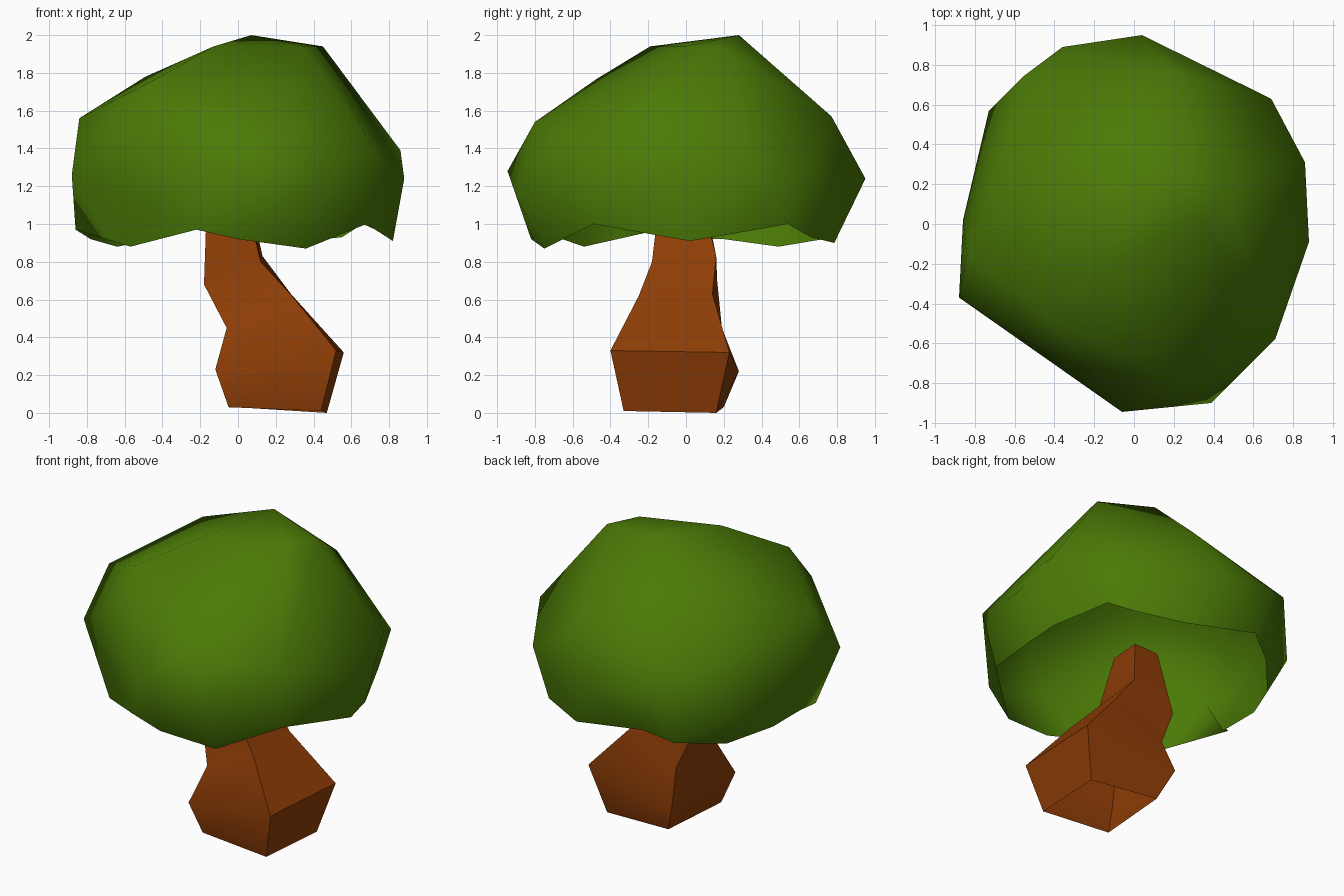
import bpy, bmesh, math

if "Cube" in bpy.data.objects:
    bpy.data.objects.remove(bpy.data.objects["Cube"])


def material(name, rgb):
    m = bpy.data.materials.new(name)
    m.diffuse_color = (*rgb, 1)
    m.use_nodes = True
    m.node_tree.nodes["Principled BSDF"].inputs["Base Color"].default_value = m.diffuse_color
    return m


def finish(bm, name, mat):
    bmesh.ops.recalc_face_normals(bm, faces=bm.faces[:])
    for f in bm.faces:
        f.smooth = True
    me = bpy.data.meshes.new(name)
    bm.to_mesh(me)
    bm.free()
    me.materials.append(mat)
    ob = bpy.data.objects.new(name, me)
    bpy.context.collection.objects.link(ob)
    return ob


def angle(v):
    return math.atan2(v.co.y, v.co.x)


def zip_rings(bm, a, b):
    """Join two closed rings with triangles, walking both by angle."""
    a, b = sorted(a, key=angle), sorted(b, key=angle)
    n, m, i, j = len(a), len(b), 0, 0
    turn = lambda r, k: angle(r[k % len(r)]) + 2 * math.pi * (k // len(r))
    while i < n or j < m:
        if j >= m or (i < n and turn(a, i + 1) < turn(b, j + 1)):
            bm.faces.new((a[i % n], a[(i + 1) % n], b[j % m]))
            i += 1
        else:
            bm.faces.new((a[i % n], b[(j + 1) % m], b[j % m]))
            j += 1


green = material("leaf green", (0.07, 0.195, 0.002))
brown = material("bark brown", (0.27, 0.047, 0.002))

# canopy: widest outline, crown points and lower rim
widest = [(.04, .95, 1.24), (.69, .63, 1.23), (.86, .31, 1.39), (.88, -.09, 1.24),
          (.71, -.58, 1.40), (.39, -.90, 1.15), (-.06, -.945, 1.28), (-.88, -.37, 1.26),
          (-.86, .02, 1.2), (-.73, .57, 1.10), (-.56, .74, 1.40), (-.36, .89, 1.3)]
crown = [(.07, .28, 2.0), (.45, .19, 1.94), (.35, -.01, 1.94), (-.13, -.19, 1.94),
         (-.43, -.47, 1.77), (-.49, .33, 1.78), (-.84, -.16, 1.56), (.19, .77, 1.57),
         (.2, -.8, 1.54), (-.5, -.61, 1.54)]
rim = [(.36, -.75, .87), (.68, -.49, 1.0), (.82, .02, .91), (.80, .2, .94),
       (.66, .54, 1.0), (.55, .66, .93), (.26, .785, .90), (-.26, .83, 1.0),
       (-.43, .73, .92), (-.64, .49, .88), (-.78, .2, .92), (-.78, -.09, .92),
       (-.86, -.14, .97), (-.57, -.54, .88), (-.22, -.80, .97), (0, -.82, .92)]

bm = bmesh.new()
for p in widest + crown:
    bm.verts.new(p)
bmesh.ops.convex_hull(bm, input=bm.verts[:])
bm.normal_update()
bmesh.ops.delete(bm, geom=[f for f in bm.faces if f.normal.z < 0], context='FACES')
outline = [v for v in bm.verts if any(e.is_boundary for e in v.link_edges)]

# skirt down to the wavy rim; the shell stays open underneath
zip_rings(bm, outline, [bm.verts.new(p) for p in rim])
finish(bm, "canopy", green)

# trunk: open four-sided tube from the foot up into the canopy
sections = [
    [(-.05, -.30, .03), (.44, -.33, .01), (.47, .16, 0), (-.01, .20, .03)],
    [(-.12, -.35, .23), (.52, -.40, .33), (.56, .23, .32), (-.09, .28, .22)],
    [(-.06, -.24, .45), (.285, -.25, .62), (.28, .14, .63), (-.06, .19, .45)],
    [(-.18, -.12, .68), (.12, -.18, .80), (.13, .16, .83), (-.17, .165, .70)],
    [(-.165, -.13, 1.12), (.04, -.14, 1.14), (.06, .08, 1.14), (-.10, .10, 1.12)]]
bm = bmesh.new()
rings = [[bm.verts.new(p) for p in s] for s in sections]
for a, b in zip(rings, rings[1:]):
    for k in range(4):
        bm.faces.new((a[k - 1], a[k], b[k], b[k - 1]))
trunk = finish(bm, "trunk", brown)
bpy.context.view_layer.objects.active = trunk
trunk.select_set(True)
bpy.ops.object.shade_smooth_by_angle(angle=math.radians(45))
